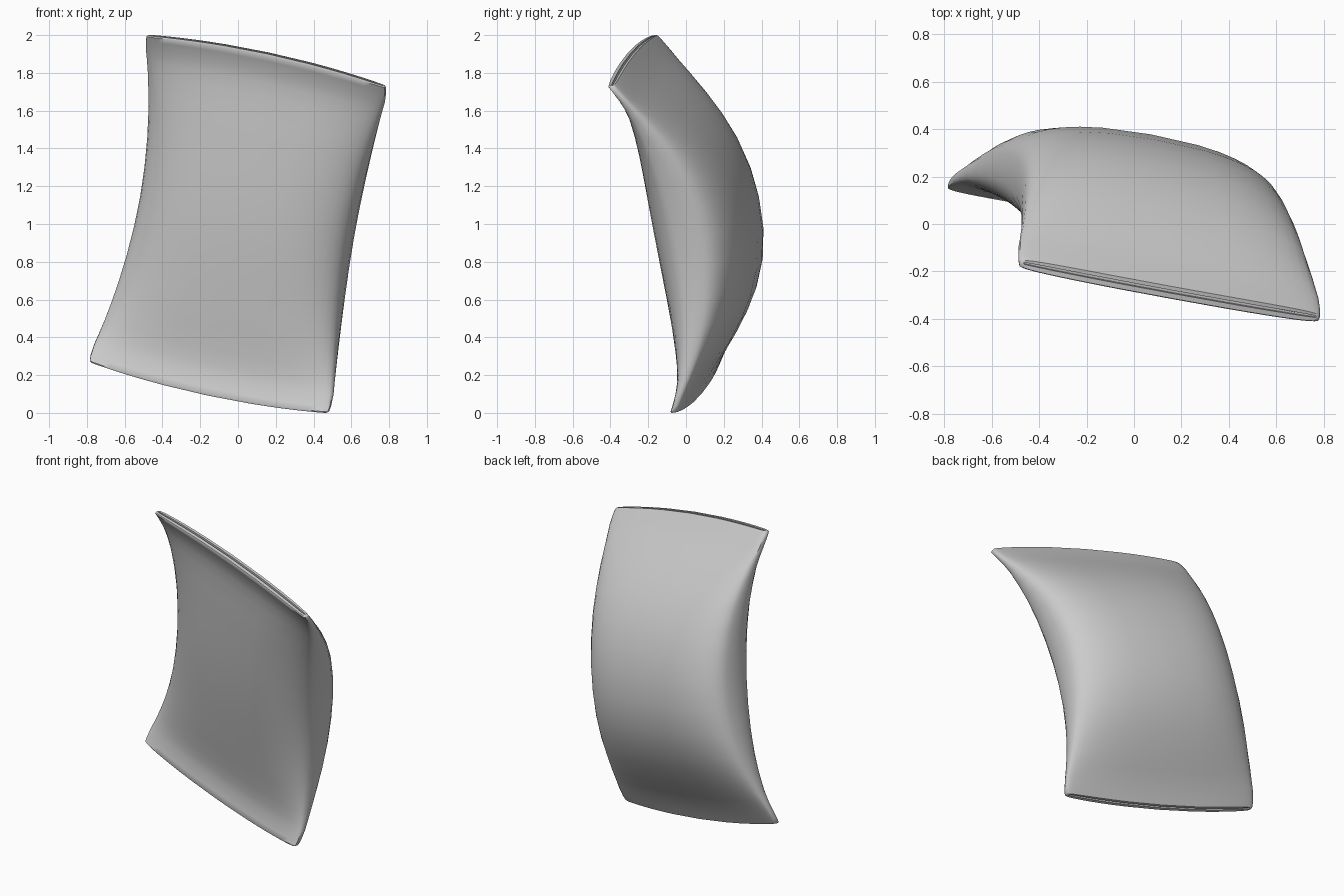
import bpy, bmesh, math
from mathutils import Vector

if "Cube" in bpy.data.objects:
    bpy.data.objects.remove(bpy.data.objects["Cube"])

# Tilted frame of the pouch: width, length and depth (towards the back)
U = Vector((.963, -.176, -.206)).normalized()
V = Vector((.17, -.185, .968)).normalized()
W = V.cross(U)
if W.y < 0:
    W = -W
CENTRE = Vector((0, -.10, 1.0))
END = .894
SIDES = 40

# Half profile from middle to sealed end: distance, front depth, back depth
HALF = [(0, .03, .43), (.16, .03, .416), (.32, .03, .378), (.46, .028, .32),
        (.57, .025, .257), (.68, .022, .18), (.75, .014, .125), (.80, .002, .088),
        (.86, -.022, .045), (.886, -.034, .026), (.894, -.03, .02),
        (.894, -.009, .004), (.878, -.008, .003)]
stations = [(-v, f, b) for v, f, b in HALF[:0:-1]] + HALF


def power(x, e):
    return math.copysign(abs(x) ** e, x)


def ring(v, front, back):
    """Rounded box section with waisted sides, domed panels and bowed sealed end."""
    half_w = .578 + .083 * min(1, abs(v) / .82) ** 1.9
    mid, thick = (front + back) / 2, (back - front) / 2
    if abs(v) > .87:
        half_w -= .02 if thick < .01 else .012 if abs(v) == END else .003
    dome = max(0, 1 - (v / .82) ** 2)
    back_dome = .05 * dome + (.03 * dome * -v / .45 if v < 0 else 0)
    boxy = .62 - .27 * (abs(v) / END) ** 6
    pts = []
    for i in range(SIDES):
        a = 2 * math.pi * i / SIDES
        cu, cw = power(math.cos(a), .55), power(math.sin(a), boxy)
        bow = math.copysign(.04 * (abs(v) / END) ** 4 * (1 - cu * cu), v)
        w = mid + thick * cw
        w += (-.055 * dome if cw < 0 else back_dome) * (1 - cu * cu)
        pts.append(CENTRE + U * half_w * cu + V * (v + bow) + W * w)
    return pts


# Pouch body with flattened, grooved seals at both ends
bm = bmesh.new()
rings = [[bm.verts.new(p) for p in ring(*s)] for s in stations]
for r0, r1 in zip(rings, rings[1:]):
    for i in range(SIDES):
        j = (i + 1) % SIDES
        bm.faces.new((r0[i], r0[j], r1[j], r1[i]))
bm.faces.new(rings[0])
bm.faces.new(rings[-1])
bmesh.ops.recalc_face_normals(bm, faces=bm.faces)
mesh = bpy.data.meshes.new("curved_pouch")
bm.to_mesh(mesh)
bm.free()
pouch = bpy.data.objects.new("curved_pouch", mesh)
bpy.context.collection.objects.link(pouch)
bpy.context.view_layer.objects.active = pouch
pouch.select_set(True)
bpy.ops.object.shade_smooth_by_angle(angle=math.radians(50))

# Stand on the ground, centred
lo = [min(v.co[k] for v in mesh.vertices) for k in range(3)]
hi = [max(v.co[k] for v in mesh.vertices) for k in range(3)]
shift = Vector(((lo[0] + hi[0]) / 2, (lo[1] + hi[1]) / 2, lo[2]))
for v in mesh.vertices:
    v.co -= shift
